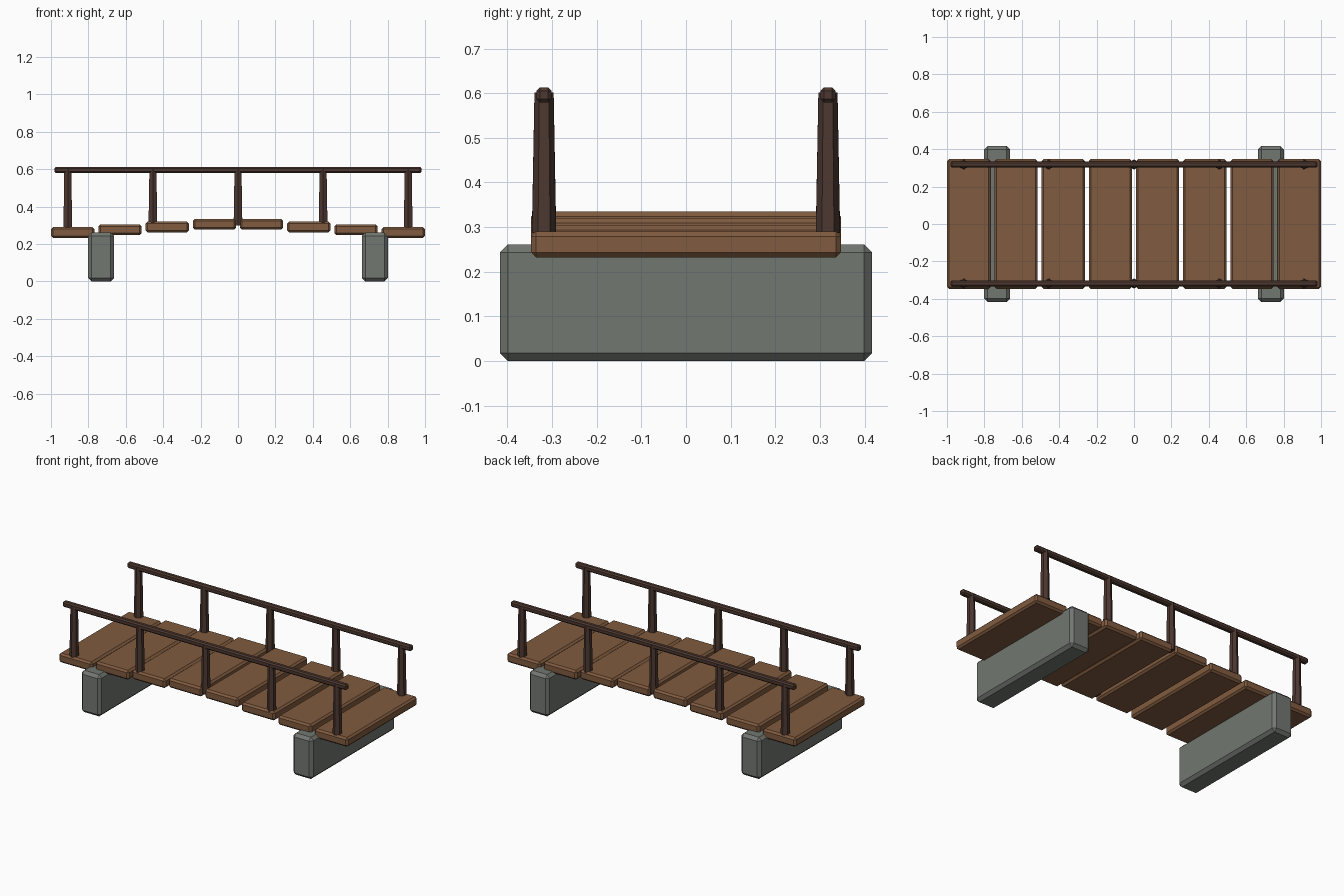
import bpy, bmesh
from mathutils import Matrix

if "Cube" in bpy.data.objects:
    bpy.data.objects.remove(bpy.data.objects["Cube"])


def material(name, rgb):
    m = bpy.data.materials.new(name)
    m.diffuse_color = (*rgb, 1)
    m.use_nodes = True
    m.node_tree.nodes["Principled BSDF"].inputs["Base Color"].default_value = m.diffuse_color
    return m


PLANK = material("plank_wood", (0.22, 0.105, 0.05))
DARK = material("dark_wood", (0.075, 0.04, 0.03))
STONE = material("stone", (0.17, 0.185, 0.165))


def finish(bm, name, mat):
    mesh = bpy.data.meshes.new(name)
    bm.to_mesh(mesh)
    bm.free()
    mesh.materials.append(mat)
    ob = bpy.data.objects.new(name, mesh)
    bpy.context.collection.objects.link(ob)
    return ob


def box(name, center, size, bevel, mat):
    """Chamfered box."""
    bm = bmesh.new()
    bmesh.ops.create_cube(bm, size=1, matrix=Matrix.Diagonal((*size, 1)))
    bmesh.ops.bevel(bm, geom=bm.edges[:], offset=bevel, segments=1,
                    profile=0.5, affect='EDGES')
    ob = finish(bm, name, mat)
    ob.location = center
    return ob


def post(name, x, y, z0, z1):
    """Tapered six-sided post with corners facing the sides."""
    bm = bmesh.new()
    bmesh.ops.create_cone(bm, cap_ends=True, segments=6, radius1=0.027,
                          radius2=0.0215, depth=z1 - z0)
    pts = sorted(bm.verts, key=lambda v: -v.co.y)
    if abs(pts[0].co.x) > 0.001:  # turn a corner towards y
        bmesh.ops.rotate(bm, verts=bm.verts[:],
                         matrix=Matrix.Rotation(0.5235988, 3, 'Z'))
    finish(bm, name, DARK).location = (x, y, (z0 + z1) / 2)


# Deck planks, stepping up towards the middle
tops = [0.335, 0.32, 0.305, 0.2905]
for side, label in ((-1, "left"), (1, "right")):
    for i, top in enumerate(tops):
        box(f"plank_{label}_{i + 1}", (side * (0.126 + 0.2525 * i), 0, top - 0.029),
            (0.231, 0.694, 0.058), 0.011, PLANK)
    # Stone footing
    box(f"footing_{label}", (side * 0.732, 0, 0.1305), (0.138, 0.834, 0.261),
        0.018, STONE)

# Railings
for side, label in ((-1, "front"), (1, "back")):
    y = side * 0.318
    box(f"rail_{label}", (0, y, 0.596), (1.964, 0.034, 0.034), 0.008, DARK)
    for i, z0 in enumerate((0.287, 0.305, 0.3, 0.305, 0.287)):
        post(f"post_{label}_{i + 1}", (i - 2) * 0.455, y, z0, 0.602)
